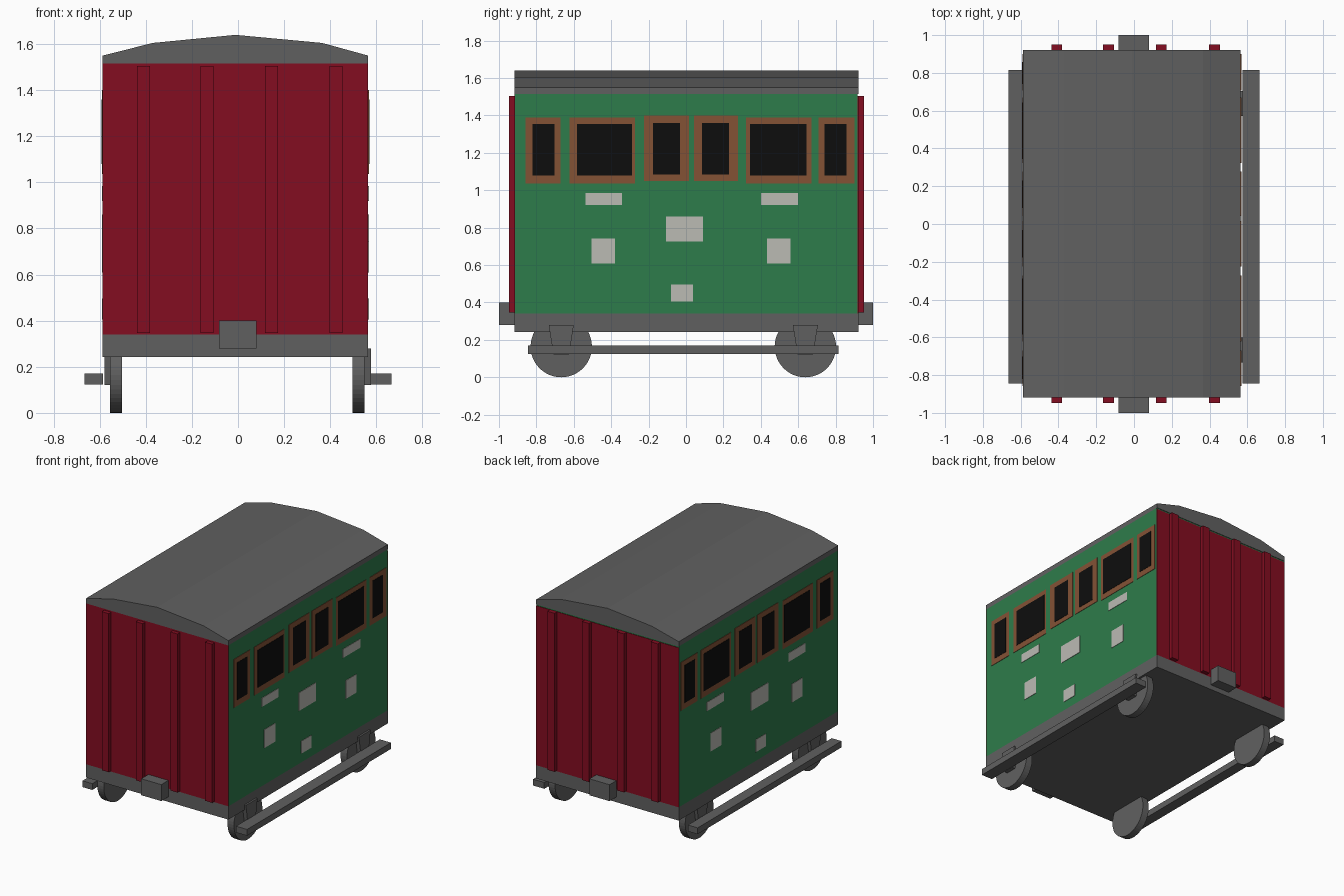
import bpy, bmesh, math
from mathutils import Matrix

if "Cube" in bpy.data.objects:
    bpy.data.objects.remove(bpy.data.objects["Cube"])


def material(name, r, g, b):
    m = bpy.data.materials.new(name)
    m.diffuse_color = (r, g, b, 1)
    m.use_nodes = True
    m.node_tree.nodes["Principled BSDF"].inputs["Base Color"].default_value = m.diffuse_color
    return m


GREY = material("grey", 0.118, 0.118, 0.118)
GREEN = material("green", 0.027, 0.200, 0.070)
RED = material("dark_red", 0.230, 0.004, 0.015)
WHITE = material("off_white", 0.50, 0.495, 0.455)
BROWN = material("brown", 0.230, 0.085, 0.036)
BLACK = material("black", 0.004, 0.004, 0.004)


def finish(name, bm, mat):
    bmesh.ops.recalc_face_normals(bm, faces=bm.faces)
    me = bpy.data.meshes.new(name)
    bm.to_mesh(me)
    bm.free()
    me.materials.append(mat)
    ob = bpy.data.objects.new(name, me)
    bpy.context.collection.objects.link(ob)
    return ob


def box(name, mat, xs, ys, zs):
    bm = bmesh.new()
    bmesh.ops.create_cube(bm, size=1)
    for v in bm.verts:
        v.co = [a[0] if c < 0 else a[1] for a, c in zip((xs, ys, zs), v.co)]
    return finish(name, bm, mat)


def prism(name, mat, start, end):
    """Solid between two matching outlines."""
    bm = bmesh.new()
    a = [bm.verts.new(p) for p in start]
    b = [bm.verts.new(p) for p in end]
    bm.faces.new(a)
    bm.faces.new(b)
    for i in range(len(a)):
        j = (i + 1) % len(a)
        bm.faces.new((a[i], a[j], b[j], b[i]))
    return finish(name, bm, mat)


X0, X1 = -0.587, 0.565      # body sides
Y0, Y1 = -0.918, 0.922      # body ends

# Chassis, body and red end walls
box("chassis", GREY, (X0, X1), (Y0, Y1), (0.243, 0.34))
box("body", GREEN, (X0, X1), (Y0 + 0.004, Y1 - 0.004), (0.34, 1.515))
box("front_wall", RED, (X0, X1), (Y0, Y0 + 0.004), (0.34, 1.515))
box("back_wall", RED, (X0, X1), (Y1 - 0.004, Y1), (0.34, 1.505))

# Faceted arched roof
outline = [(X0, 1.515), (X0, 1.55), (-0.37, 1.605), (-0.011, 1.64),
           (0.365, 1.605), (X1, 1.55), (X1, 1.515)]
prism("roof", GREY, [(x, Y0, z) for x, z in outline],
      [(x, Y1, z) for x, z in outline])

# End ribs and coupling blocks
for end, wall, rib, tip in (("front", Y0, -0.947, -1.0), ("back", Y1, 0.951, 1.0)):
    for i, x in enumerate((-0.41, -0.135, 0.145, 0.426)):
        box(f"{end}_rib_{i + 1}", RED, (x - 0.028, x + 0.028),
            sorted((wall, rib)), (0.347, 1.505))
    box(end + "_coupling_block", GREY, (-0.082, 0.08),
        sorted((wall, tip)), (0.28, 0.40))

# Window frame limits, then glass limits: y range and z range
windows = [
    (-0.858, -0.670, 1.037, 1.39, -0.820, -0.702, 1.08, 1.354),
    (-0.622, -0.273, 1.037, 1.39, -0.584, -0.289, 1.08, 1.354),
    (-0.225, 0.016, 1.05, 1.40, -0.177, -0.032, 1.085, 1.36),
    (0.043, 0.279, 1.05, 1.40, 0.086, 0.231, 1.085, 1.36),
    (0.322, 0.670, 1.037, 1.39, 0.343, 0.643, 1.08, 1.354),
    (0.708, 0.900, 1.037, 1.39, 0.740, 0.858, 1.08, 1.354),
]
# White panels: y range and z range
panels = [
    (-0.536, -0.343, 0.92, 0.984), (0.402, 0.60, 0.92, 0.984),
    (-0.107, 0.091, 0.727, 0.86), (-0.504, -0.38, 0.609, 0.743),
    (0.434, 0.558, 0.609, 0.743), (-0.08, 0.037, 0.405, 0.496),
]

for side, s, wall in (("left", -1, X0), ("right", 1, X1)):
    def plate(name, mat, ya, yb, za, zb, depth):
        box(f"{side}_{name}", mat, sorted((wall, wall + s * depth)), (ya, yb), (za, zb))

    for i, w in enumerate(windows):
        plate(f"window_frame_{i + 1}", BROWN, *w[:4], 0.003)
        plate(f"window_glass_{i + 1}", BLACK, *w[4:], 0.005)
    for i, p in enumerate(panels):
        plate(f"panel_{i + 1}", WHITE, *p, 0.003)

    # Running board
    box(side + "_running_board", GREY,
        (-0.665, -0.586) if s < 0 else (0.575, 0.665), (-0.845, 0.815), (0.124, 0.17))

    # Wheels and tapered axle hangers
    wheel_x = -0.529 if s < 0 else 0.523
    hx = (-0.580, -0.555) if s < 0 else (0.548, 0.578)
    for end, y in (("front", -0.667), ("back", 0.638)):
        bm = bmesh.new()
        bmesh.ops.create_cone(bm, cap_ends=True, segments=48, radius1=0.164,
                              radius2=0.164, depth=0.052,
                              matrix=Matrix.Translation((wheel_x, y, 0.164))
                              @ Matrix.Rotation(math.pi / 2, 4, 'Y'))
        finish(f"{side}_{end}_wheel", bm, GREY)
        trap = [(y - 0.067, 0.28), (y + 0.067, 0.28), (y + 0.042, 0.122), (y - 0.042, 0.122)]
        prism(f"{side}_{end}_axle_hanger", GREY,
              [(hx[0], a, z) for a, z in trap], [(hx[1], a, z) for a, z in trap])
